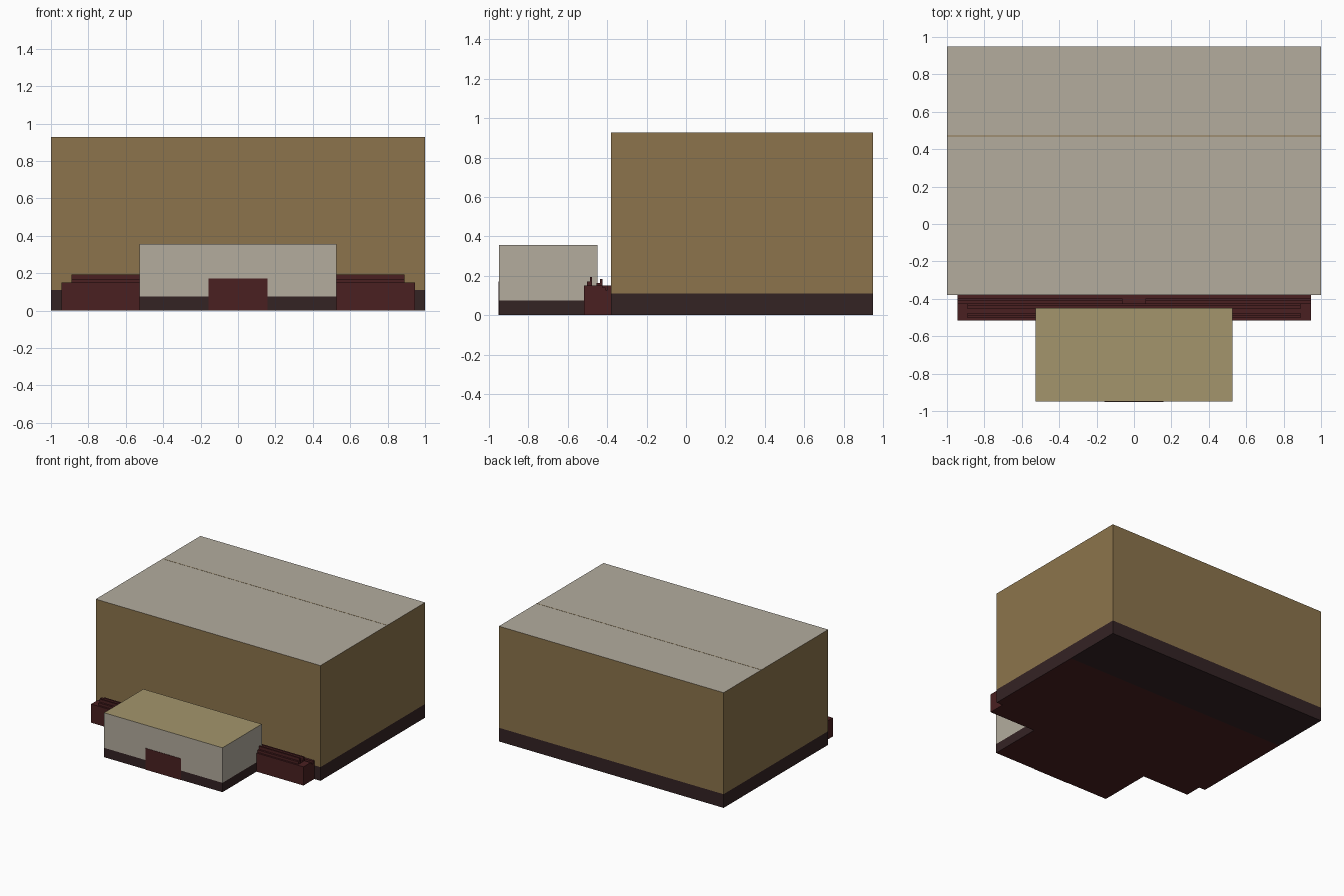
import bpy
import bmesh

old = bpy.data.objects.get("Cube")
if old:
    bpy.data.objects.remove(old, do_unlink=True)


def linear(c):
    c /= 255
    return c / 12.92 if c <= 0.04045 else ((c + 0.055) / 1.055) ** 2.4


def material(name, *rgb):
    colour = (*[linear(c) for c in rgb], 1)
    m = bpy.data.materials.new(name)
    m.use_nodes = True
    m.diffuse_color = colour
    bsdf = next(n for n in m.node_tree.nodes if n.type == 'BSDF_PRINCIPLED')
    bsdf.inputs["Base Color"].default_value = colour
    bsdf.inputs["Roughness"].default_value = 0.9
    return m


tan = material("tan wall", 140, 116, 76)
stone = material("pale stone", 179, 172, 158)
olive = material("olive roof", 163, 149, 108)
plinth = material("dark plinth", 52, 35, 36)
red = material("dark red", 74, 32, 33)


def box(name, x, y, z, side, top=None, bottom=None):
    """Box from ranges, with optional own colours for its top and bottom."""
    bm = bmesh.new()
    bmesh.ops.create_cube(bm, size=1)
    for v in bm.verts:
        v.co = [r[0] if c < 0 else r[1] for c, r in zip(v.co, (x, y, z))]
    bm.normal_update()
    for f in bm.faces:
        f.material_index = 1 if f.normal.z > 0.5 else 2 if f.normal.z < -0.5 else 0
    mesh = bpy.data.meshes.new(name)
    bm.to_mesh(mesh)
    bm.free()
    for m in (side, top or side, bottom or side):
        mesh.materials.append(m)
    ob = bpy.data.objects.new(name, mesh)
    bpy.context.collection.objects.link(ob)
    return ob


# Main hall: plinth in two bays, tall walls, pale roof with a seam
SEAM = 0.47
box("hall_front_plinth", (-1, 1), (-0.38, SEAM), (0, 0.11), plinth, bottom=red)
box("hall_back_plinth", (-1, 1), (SEAM, 0.95), (0, 0.11), plinth)
box("hall_walls", (-1, 1), (-0.38, 0.95), (0.11, 0.927), tan, top=stone)
box("roof_seam", (-1, 1), (SEAM - 0.002, SEAM + 0.002), (0.92, 0.928), tan)

# Entrance annex with its door
box("annex_plinth", (-0.527, 0.527), (-0.95, -0.45), (0, 0.075), plinth, bottom=red)
box("annex_walls", (-0.527, 0.527), (-0.95, -0.45), (0.075, 0.357), stone, top=olive)
box("annex_door", (-0.158, 0.158), (-0.953, -0.948), (0, 0.172), red)

# Long red bench between annex and hall: body, end arms and rails
box("bench_body", (-0.945, 0.945), (-0.517, -0.38), (0, 0.128), red)
rails = [
    ("front_ledge", -0.517, -0.503, 0.15, 0.945),
    ("front_seat", -0.503, -0.488, 0.17, 0.89),
    ("front_rail", -0.488, -0.476, 0.194, 0.89),
    ("middle_ledge", -0.476, -0.455, 0.145, 0.945),
    ("back_seat", -0.455, -0.437, 0.163, 0.89),
    ("back_rail", -0.437, -0.425, 0.183, 0.89),
    ("back_ledge", -0.425, -0.408, 0.14, 0.945),
    ("wall_ledge", -0.398, -0.38, 0.15, 0.945),
]
for name, y0, y1, top, half in rails:
    box(name, (-half, half), (y0, y1), (0.12, top), red)
for label, s in (("left", 1), ("right", -1)):
    ends = sorted((s * 0.89, s * 0.945))
    box(label + "_arm", ends, (-0.517, -0.425), (0.12, 0.15), red)

# Small landing in the middle of the bench
box("landing", (-0.065, 0.065), (-0.45, -0.38), (0.12, 0.152), red)
